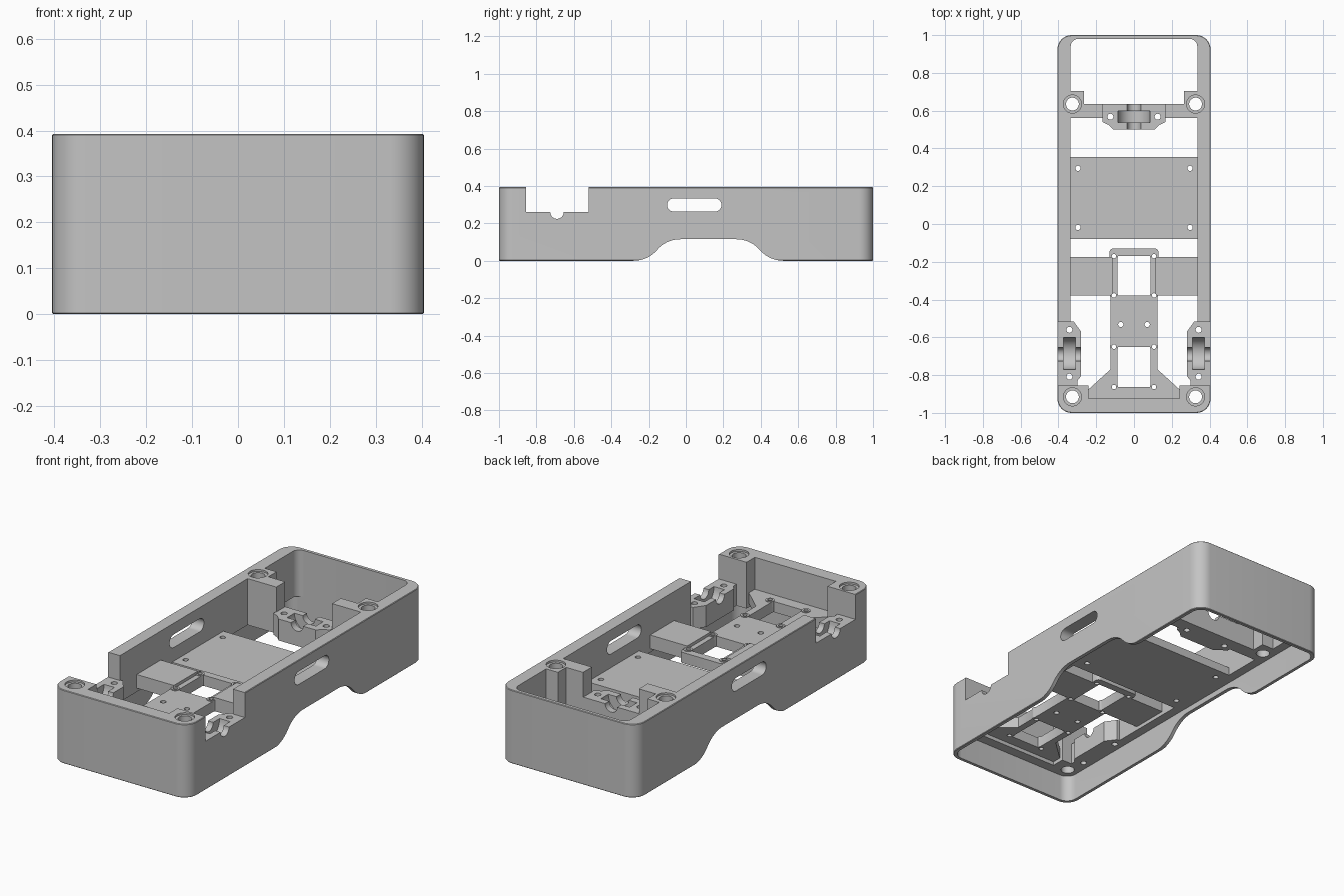
import bpy, bmesh
from math import pi, sin, cos, radians, sqrt
from mathutils import Matrix, Vector

cube = bpy.data.objects.get("Cube")
if cube:
    bpy.data.objects.remove(cube, do_unlink=True)

grey = bpy.data.materials.new("matte grey")
grey.use_nodes = True
grey.diffuse_color = (0.55, 0.55, 0.55, 1)
grey.node_tree.nodes["Principled BSDF"].inputs["Base Color"].default_value = (0.55, 0.55, 0.55, 1)

WALL, SKIRT, FLOOR, SHELF, TOP = 0.335, 0.385, 0.145, 0.26, 0.393
TRAY_LOW, TRAY_TOP, ARM_TOP = 0.165, 0.222, 0.238


def finish(bm, name):
    bmesh.ops.recalc_face_normals(bm, faces=bm.faces)
    mesh = bpy.data.meshes.new(name)
    bm.to_mesh(mesh)
    bm.free()
    obj = bpy.data.objects.new(name, mesh)
    mesh.materials.append(grey)
    bpy.context.collection.objects.link(obj)
    return obj


def prism(points, low, high, axis="z", name="helper"):
    """Extrude an outline along z, or a (y, z) outline along x."""
    bm = bmesh.new()
    place = (lambda p: (p[0], p[1], low)) if axis == "z" else (lambda p: (low, p[0], p[1]))
    face = bm.faces.new([bm.verts.new(place(p)) for p in points])
    made = bmesh.ops.extrude_face_region(bm, geom=[face])
    step = Vector((0, 0, high - low)) if axis == "z" else Vector((high - low, 0, 0))
    bmesh.ops.translate(bm, vec=step, verts=[v for v in made["geom"] if isinstance(v, bmesh.types.BMVert)])
    return finish(bm, name)


def rounded(x0, x1, y0, y1, r, steps=10):
    """Outline of a rectangle with round corners."""
    centres = [(x1 - r, y1 - r), (x0 + r, y1 - r), (x0 + r, y0 + r), (x1 - r, y0 + r)]
    return [(cx + r * cos((q + i / steps) * pi / 2), cy + r * sin((q + i / steps) * pi / 2))
            for q, (cx, cy) in enumerate(centres) for i in range(steps + 1)]


def box(x0, x1, y0, y1, z0, z1, name="helper"):
    return prism([(x0, y0), (x1, y0), (x1, y1), (x0, y1)], z0, z1, name=name)


def rod(centre, r, length, axis="z", sides=32):
    bm = bmesh.new()
    turn = {"x": Matrix.Rotation(pi / 2, 4, "Y"), "y": Matrix.Rotation(pi / 2, 4, "X"), "z": Matrix()}[axis]
    bmesh.ops.create_cone(bm, cap_ends=True, segments=sides, radius1=r, radius2=r, depth=length,
                          matrix=Matrix.Translation(centre) @ turn)
    return finish(bm, "helper")


def combine(target, other, operation):
    mod = target.modifiers.new("cut", "BOOLEAN")
    mod.operation, mod.solver, mod.object = operation, "EXACT", other
    bpy.context.view_layer.objects.active = target
    bpy.ops.object.modifier_apply(modifier=mod.name)
    bpy.data.objects.remove(other, do_unlink=True)


def add(target, other):
    combine(target, other, "UNION")


def cut(target, other):
    combine(target, other, "DIFFERENCE")


def mirrored(points, side):
    return [(x * side, y) for x, y in points]


# Outer frame with a slim chamfer round top and bottom
frame = prism(rounded(-0.405, 0.405, -1, 1, 0.075), 0, TOP, name="frame")
bevel = frame.modifiers.new("edge", "BEVEL")
bevel.width, bevel.segments, bevel.angle_limit = 0.003, 1, radians(60)
bpy.context.view_layer.objects.active = frame
bpy.ops.object.modifier_apply(modifier=bevel.name)

# Hollow middle, and a wider recess below that leaves a thin skirt
cut(frame, prism(rounded(-WALL, WALL, -0.925, 0.98, 0.04), -0.1, 0.5))
cut(frame, prism(rounded(-SKIRT, SKIRT, -0.98, 0.981, 0.056), -0.1, FLOOR))

# Arch along the bottom of both sides, each ramp made of two tangent arcs
run, rise, steps = 0.125, 0.0575, 8
radius = (run * run + rise * rise) / (2 * rise)
foot = [(run * i / steps, radius - sqrt(radius ** 2 - (run * i / steps) ** 2)) for i in range(steps + 1)]
ramp = foot + [(2 * run - d, 2 * rise - z) for d, z in reversed(foot[:-1])]
arch = [(-0.28, -0.05)] + [(-0.28 + d, z) for d, z in ramp]
arch += [(0.52 - d, z) for d, z in reversed(ramp)] + [(0.52, -0.05)]
cut(frame, prism(arch, -0.6, 0.6, axis="x"))

# Grip slots
cut(frame, prism(rounded(-0.1, 0.19, 0.263, 0.333, 0.0349), -0.6, 0.6, axis="x"))

# Side notches and wheel mounts
mount = [(0.4, -0.515), (0.32, -0.515), (0.28, -0.57), (0.28, -0.805), (0.3, -0.83), (0.3, -0.86), (0.4, -0.86)]
for side in (-1, 1):
    near, far = sorted((0.25 * side, 0.5 * side))
    cut(frame, box(near, far, -0.855, -0.52, SHELF, 0.6))
    add(frame, prism(mirrored(mount, side), FLOOR, SHELF))
    cut(frame, rod((0.342 * side, -0.685, SHELF), 0.085, 0.062, "x"))
    cut(frame, rod((0.35 * side, -0.69, SHELF), 0.036, 0.2, "x"))
    for y in (-0.56, -0.808):
        cut(frame, rod((0.342 * side, y, 0.2), 0.016, 0.3, sides=16))

# Front corner posts and rear L-shaped posts, with counterbored holes
posts = (([(0.24, -0.95), (0.36, -0.95), (0.36, -0.855), (0.24, -0.855)], -0.915),
         ([(0.165, 0.56), (0.36, 0.56), (0.36, 0.705), (0.265, 0.705), (0.265, 0.635), (0.165, 0.635)], 0.635))
for side in (-1, 1):
    for outline, hole in posts:
        add(frame, prism(mirrored(outline, side), FLOOR, TOP))
        cut(frame, rod((0.326 * side, hole, 0.3), 0.034, 0.6))
        cut(frame, rod((0.326 * side, hole, TOP), 0.048, 0.02))

# Rear wheel mount between the posts
half = [(0.168, 0.634), (0.168, 0.54), (0.135, 0.525), (0.11, 0.5)]
rear = prism(half + mirrored(reversed(half), -1), FLOOR, SHELF, name="rear_wheel_mount")
cut(rear, rod((0, 0.568, SHELF), 0.085, 0.062, "y"))
cut(rear, rod((0, 0.568, SHELF), 0.036, 0.3, "y"))
for x in (-0.125, 0.125):
    cut(rear, rod((x, 0.568, 0.2), 0.016, 0.3, sides=16))

# Main plate
plate = box(-0.34, 0.34, -0.08, 0.355, FLOOR, 0.19, "main_plate")
for x in (-0.297, 0.297):
    for y in (-0.018, 0.295):
        cut(plate, rod((x, y, 0.15), 0.014, 0.2, sides=16))

# Front tray: spine with flared foot, raised arms, two windows
flare = [(0.125, -0.36), (0.125, -0.77), (0.24, -0.875), (0.24, -0.93)]
tray = prism(flare + mirrored(reversed(flare), -1), TRAY_LOW, TRAY_TOP, name="front_tray")
add(tray, prism(rounded(-0.13, 0.13, -0.39, -0.13, 0.02, 4), TRAY_LOW, TRAY_TOP))
for side in (-1, 1):
    near, far = sorted((0.115 * side, 0.34 * side))
    add(tray, box(near, far, -0.378, -0.175, TRAY_LOW, ARM_TOP))
for y0, y1 in ((-0.378, -0.17), (-0.863, -0.65)):
    cut(tray, box(-0.088, 0.088, y0, y1, 0, 0.5))
    for x in (-0.106, 0.106):
        for y in (y0, y1):
            add(tray, rod((x, y, 0.196), 0.022, 0.06, sides=20))
            cut(tray, rod((x, y, 0.2), 0.012, 0.3, sides=16))
for x in (-0.07, 0.07):
    cut(tray, rod((x, -0.532, 0.2), 0.014, 0.3, sides=16))

# Smooth the round walls, keep edges crisp
bpy.ops.object.select_all(action="DESELECT")
for part in (frame, rear, plate, tray):
    part.select_set(True)
bpy.context.view_layer.objects.active = frame
bpy.ops.object.shade_smooth_by_angle(angle=radians(30))
